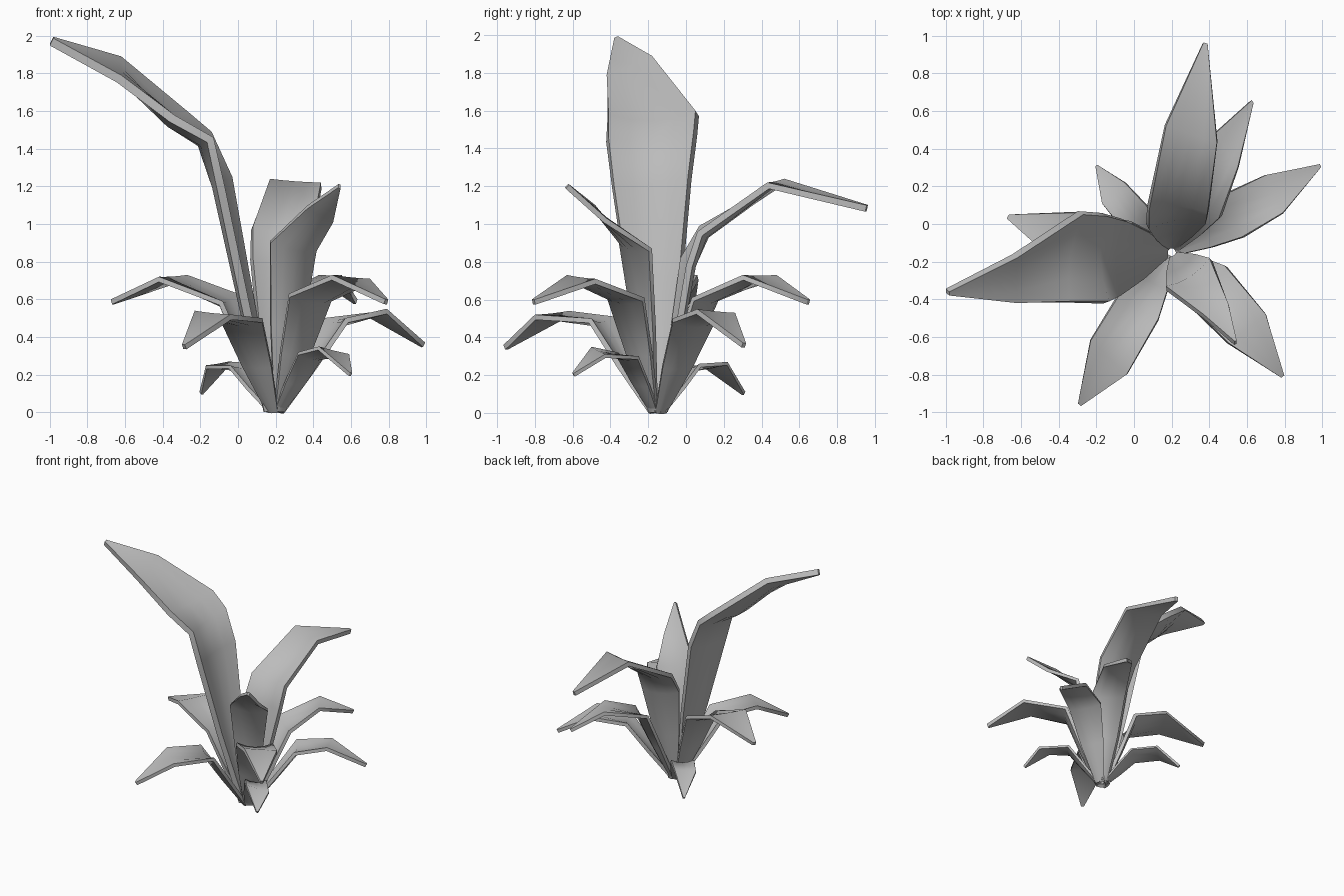
import bpy
import bmesh
from mathutils import Vector

if "Cube" in bpy.data.objects:
    bpy.data.objects.remove(bpy.data.objects["Cube"], do_unlink=True)

leaf_grey = bpy.data.materials.new("leaf_grey")
leaf_grey.use_nodes = True
colour = (0.5, 0.5, 0.5, 1)
leaf_grey.diffuse_color = colour
shader = leaf_grey.node_tree.nodes["Principled BSDF"]
shader.inputs["Base Color"].default_value = colour
shader.inputs["Roughness"].default_value = 0.8

ROOT = Vector((0.2, -0.15, 0.015))
COLUMNS = 5
CUP = 0.12


def halfway(pair_a, pair_b, bulge):
    """Edge pair half way between two others, slightly swollen."""
    left, right = (a.lerp(b, 0.5) for a, b in zip(pair_a, pair_b))
    centre = (left + right) / 2
    return centre + (left - centre) * bulge, centre + (right - centre) * bulge


def leaf(name, joints, tip, thickness=0.028):
    """Cupped blade; each joint gives left and right edge points looking outward."""
    joints = [(Vector(left), Vector(right)) for left, right in joints]
    tip = Vector(tip)
    outward = tip - ROOT
    outward.z = 0
    outward.normalize()
    foot = ROOT + outward * 0.015
    side = (joints[0][1] - joints[0][0]).normalized() * 0.025
    base_pair = (foot - side, foot + side)
    tip_side = (joints[-1][1] - joints[-1][0]) * 0.04
    rings = [base_pair, halfway(base_pair, joints[0], 1.12), *joints,
             (tip - tip_side, tip + tip_side)]
    # The blade is cupped up to its knee and flat beyond the last joint
    depths = [CUP] * (len(rings) - 2) + [CUP * 0.1, 0]
    centres = [(a + b) / 2 for a, b in rings]

    bm = bmesh.new()
    rows = []
    for i, (left, right) in enumerate(rings):
        ahead = centres[min(i + 1, len(rings) - 1)] - centres[i]
        behind = centres[i] - centres[max(i - 1, 0)]
        tangent = ahead.normalized() + behind.normalized()
        across = right - left
        normal = across.cross(tangent).normalized()
        row = []
        for c in range(COLUMNS):
            t = c / (COLUMNS - 1)
            sag = 4 * t * (1 - t) * depths[i] * across.length
            row.append(bm.verts.new(left + across * t - normal * sag))
        rows.append(row)
    for low, high in zip(rows, rows[1:]):
        for c in range(COLUMNS - 1):
            bm.faces.new((low[c], low[c + 1], high[c + 1], high[c]))
    mesh = bpy.data.meshes.new(name)
    bm.to_mesh(mesh)
    bm.free()
    mesh.materials.append(leaf_grey)

    obj = bpy.data.objects.new(name, mesh)
    bpy.context.collection.objects.link(obj)
    shell = obj.modifiers.new("thickness", "SOLIDIFY")
    shell.thickness = thickness
    shell.offset = -1
    bpy.ops.object.select_all(action="DESELECT")
    obj.select_set(True)
    bpy.context.view_layer.objects.active = obj
    bpy.ops.object.modifier_apply(modifier=shell.name)
    bpy.ops.object.shade_smooth_by_angle(angle=1.1)


# Tall upright leaves
leaf("tall_leaf_right",
     [[(-0.07, -0.38, 1.2), (-0.03, 0.01, 1.25)],
      [(-0.13, -0.41, 1.46), (-0.14, 0.04, 1.49)],
      [(-0.34, -0.41, 1.58), (-0.27, 0.05, 1.6)],
      [(-0.62, -0.42, 1.79), (-0.62, -0.18, 1.89)]], (-0.98, -0.37, 1.99), 0.045)
leaf("tall_leaf_back",
     [[(0.08, -0.03, 0.82), (0.38, 0, 0.78)],
      [(0.08, 0.07, 0.99), (0.39, 0.06, 0.96)],
      [(0.17, 0.52, 1.24), (0.44, 0.43, 1.22)]], (0.38, 0.96, 1.1), 0.035)
leaf("tall_leaf_front",
     [[(0.4, -0.18, 0.87), (0.17, -0.33, 0.91)],
      [(0.5, -0.42, 1.03), (0.37, -0.48, 1.1)]], (0.54, -0.62, 1.21))

# Middle arching leaves
leaf("arching_leaf_front_left",
     [[(0.48, -0.22, 0.61), (0.27, -0.4, 0.63)],
      [(0.7, -0.48, 0.71), (0.5, -0.63, 0.73)]], (0.79, -0.81, 0.6))
leaf("arching_leaf_front_right",
     [[(0.13, -0.5, 0.5), (-0.08, -0.38, 0.51)],
      [(-0.04, -0.8, 0.52), (-0.23, -0.62, 0.54)]], (-0.29, -0.96, 0.36))
leaf("arching_leaf_right",
     [[(-0.08, -0.28, 0.59), (0, 0, 0.63)],
      [(-0.42, -0.2, 0.72), (-0.27, 0.06, 0.73)]], (-0.67, 0.04, 0.6))
leaf("arching_leaf_left",
     [[(0.45, 0.14, 0.5), (0.57, -0.07, 0.5)],
      [(0.7, 0.26, 0.53), (0.79, 0.06, 0.55)]], (0.99, 0.31, 0.37))
leaf("arching_leaf_back_left",
     [[(0.24, 0.16, 0.63), (0.45, 0.03, 0.61)],
      [(0.43, 0.48, 0.73), (0.55, 0.3, 0.73)]], (0.63, 0.65, 0.6))

# Small low leaves
leaf("small_leaf_back_right",
     [[(-0.04, -0.05, 0.25), (0.09, 0.07, 0.26)],
      [(-0.17, 0.11, 0.25), (-0.05, 0.22, 0.27)]], (-0.2, 0.31, 0.11), 0.02)
leaf("small_leaf_front_left",
     [[(0.44, -0.25, 0.3), (0.32, -0.36, 0.32)],
      [(0.59, -0.43, 0.31), (0.43, -0.5, 0.35)]], (0.6, -0.6, 0.21), 0.02)
